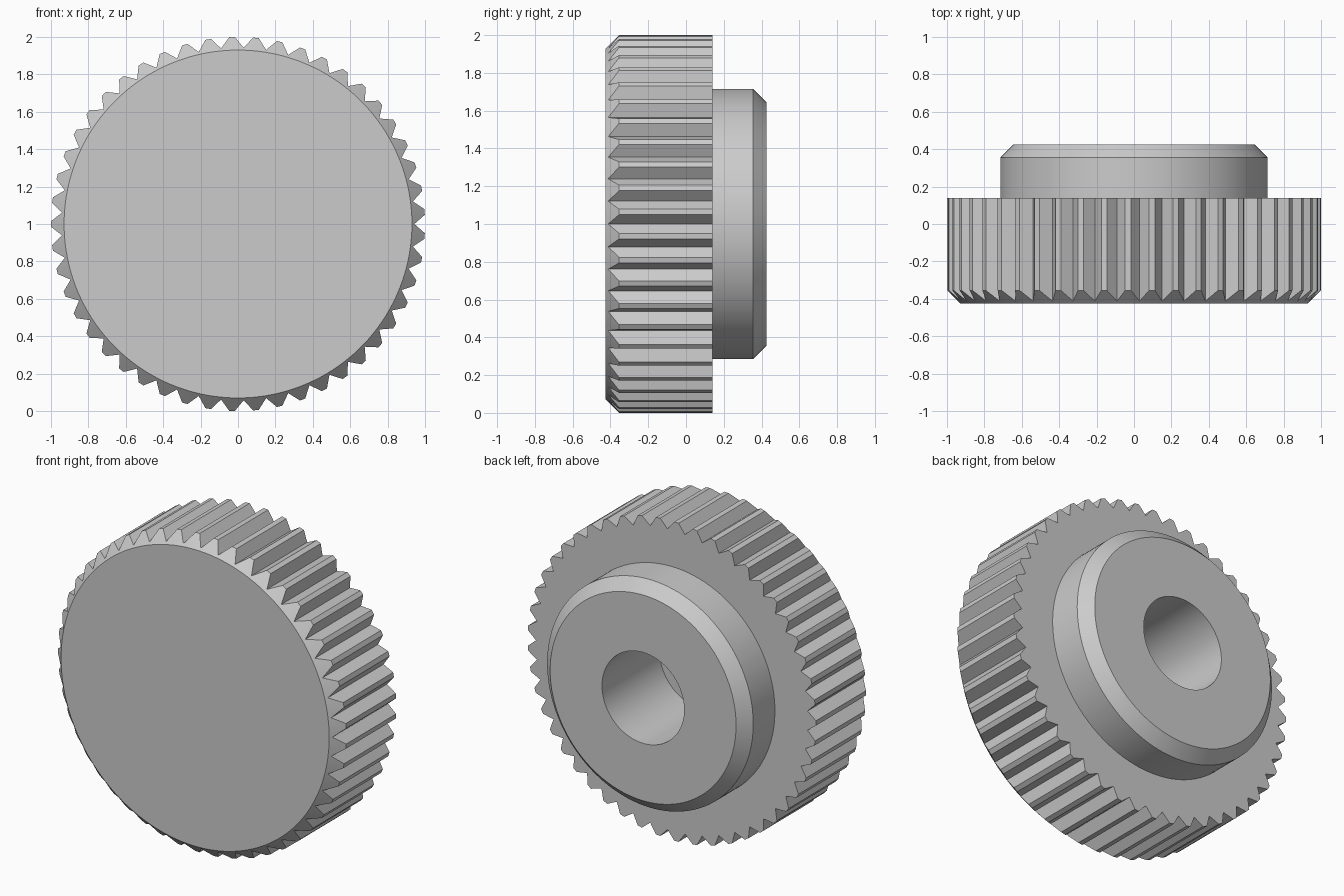
import bpy, bmesh, math

cube = bpy.data.objects.get("Cube")
if cube:
    bpy.data.objects.remove(cube, do_unlink=True)

# One plain grey material
grey = bpy.data.materials.new("plain_grey")
grey.use_nodes = True
colour = (0.6, 0.6, 0.6, 1)
grey.diffuse_color = colour
grey.node_tree.nodes["Principled BSDF"].inputs["Base Color"].default_value = colour

TEETH = 49
TIP, ROOT, FACE = 1.0, 0.943, 0.93
FRONT, WHEEL_BACK, HUB_BACK = -0.425, 0.14, 0.425
HUB, BORE, CHAMFER = 0.715, 0.285, 0.07
BORE_FLOOR = -0.145
pitch = 2 * math.pi / TEETH
half_tip = 0.015

# Angle and radius around the toothed outline: a root, then a flat tip
outline = []
for i in range(TEETH):
    a = i * pitch
    outline += [(a, ROOT),
                (a + pitch / 2 - half_tip, TIP),
                (a + pitch / 2 + half_tip, TIP)]
angles = [a for a, r in outline]


def ring(radius, y):
    return [(radius * math.cos(a), y, 1 + radius * math.sin(a)) for a in angles]


def toothed_ring(y_of_radius):
    return [(r * math.cos(a), y_of_radius(r), 1 + r * math.sin(a)) for a, r in outline]


def loft(name, rings, cap_first=False, cap_last=False):
    """Join matching rings with quads and cap the chosen ends."""
    bm = bmesh.new()
    loops = [[bm.verts.new(p) for p in pts] for pts in rings]
    for lower, upper in zip(loops, loops[1:]):
        for i in range(len(lower)):
            j = (i + 1) % len(lower)
            bm.faces.new((lower[i], upper[i], upper[j], lower[j]))
    if cap_first:
        bm.faces.new(loops[0])
    if cap_last:
        bm.faces.new(loops[-1][::-1])
    mesh = bpy.data.meshes.new(name)
    bm.to_mesh(mesh)
    bm.free()
    mesh.materials.append(grey)
    obj = bpy.data.objects.new(name, mesh)
    bpy.context.collection.objects.link(obj)
    bpy.ops.object.select_all(action='DESELECT')
    obj.select_set(True)
    bpy.context.view_layer.objects.active = obj
    bpy.ops.object.shade_smooth_by_angle(angle=math.radians(25))
    return obj


# Grooved wheel: front disc, chamfered teeth, back face up to the hub
loft("grooved_wheel", [
    ring(FACE, FRONT),
    toothed_ring(lambda r: FRONT + r - FACE),
    toothed_ring(lambda r: WHEEL_BACK),
    ring(HUB, WHEEL_BACK),
], cap_first=True)

# Hub: chamfered collar with a blind bore
loft("hub", [
    ring(HUB, WHEEL_BACK),
    ring(HUB, HUB_BACK - CHAMFER),
    ring(HUB - CHAMFER, HUB_BACK),
    ring(BORE, HUB_BACK),
    ring(BORE, BORE_FLOOR),
], cap_last=True)
